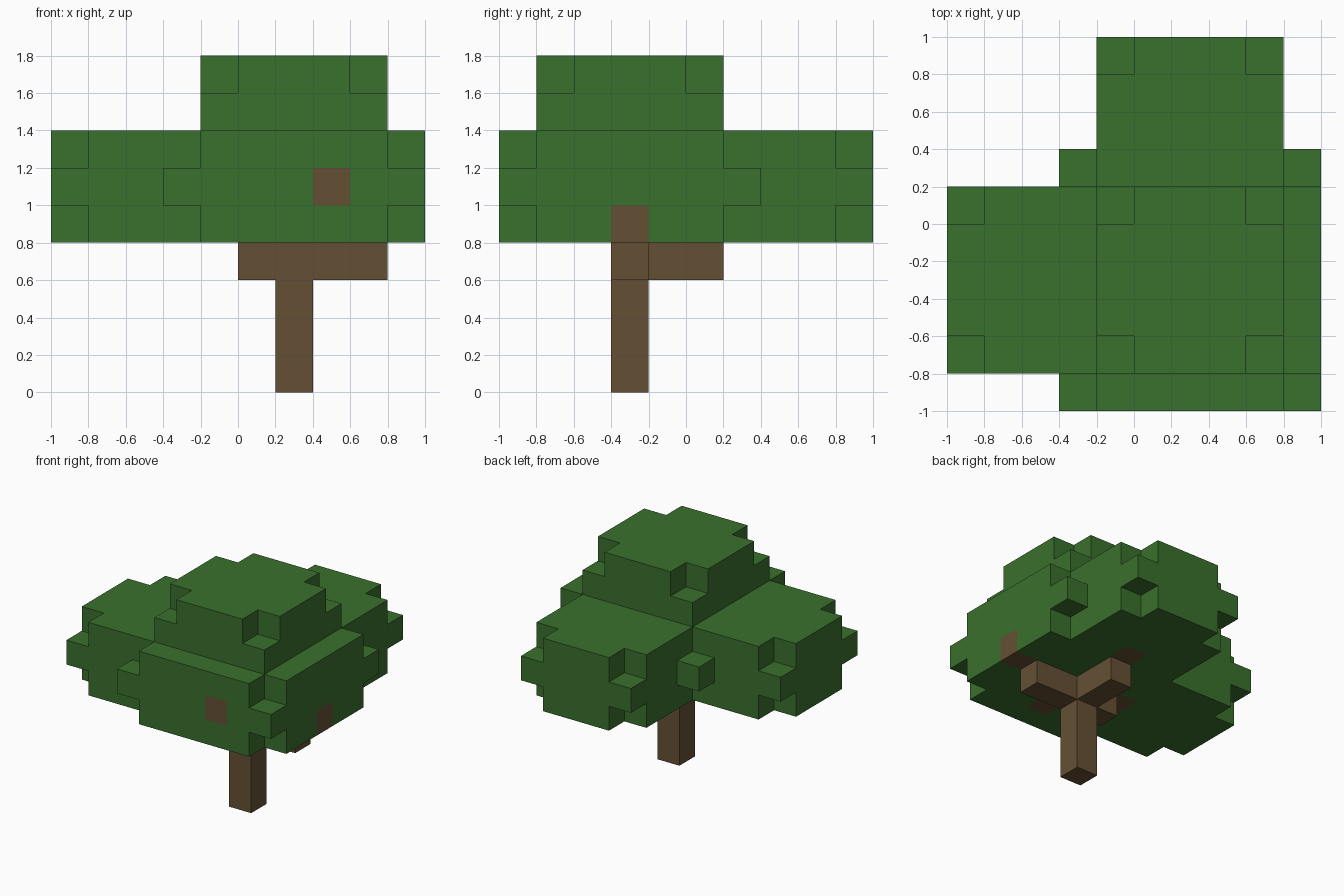
import bpy
import bmesh
from mathutils import Vector

CELL = 0.2
ORIGIN = Vector((-1, -1, 0))

default = bpy.data.objects.get("Cube")
if default:
    bpy.data.objects.remove(default)


def material(name, rgb):
    mat = bpy.data.materials.new(name)
    mat.use_nodes = True
    color = (*rgb, 1)
    mat.diffuse_color = color
    mat.node_tree.nodes["Principled BSDF"].inputs["Base Color"].default_value = color
    return mat


def block(xs, ys, zs):
    """Set of grid cells in half-open index ranges."""
    return {(x, y, z) for x in range(*xs) for y in range(*ys) for z in range(*zs)}


def slab(x, y, size, z, trimmed):
    """Square one-cell layer, optionally without its four corner cells."""
    cells = block((x, x + size), (y, y + size), (z, z + 1))
    if trimmed:
        far = size - 1
        cells -= {(x + a, y + b, z) for a in (0, far) for b in (0, far)}
    return cells


def leaf_cluster(x, y, size):
    """Three layers, the middle one with full corners."""
    return (slab(x, y, size, 4, True) | slab(x, y, size, 5, False)
            | slab(x, y, size, 6, True))


def build(name, cells, solid, mat):
    """Mesh only the cell sides that are not covered by another cell."""
    bm = bmesh.new()
    for cell in sorted(cells):
        center = Vector(cell) + Vector((0.5, 0.5, 0.5))
        for axis in range(3):
            for sign in (-1, 1):
                n = Vector((0, 0, 0))
                n[axis] = sign
                if tuple(int(c + d) for c, d in zip(cell, n)) in solid:
                    continue
                u = Vector((0, 0, 0))
                u[(axis + 1) % 3] = 0.5
                v = n.cross(u)
                mid = center + n / 2
                corners = (mid - u - v, mid + u - v, mid + u + v, mid - u + v)
                bm.faces.new([bm.verts.new(ORIGIN + p * CELL) for p in corners])
    bmesh.ops.remove_doubles(bm, verts=bm.verts[:], dist=0.001)
    mesh = bpy.data.meshes.new(name)
    bm.to_mesh(mesh)
    bm.free()
    mesh.materials.append(mat)
    obj = bpy.data.objects.new(name, mesh)
    bpy.context.collection.objects.link(obj)


leaf_green = material("leaf green", (0.042, 0.160, 0.026))
bark_brown = material("bark brown", (0.130, 0.081, 0.034))

# Trunk
trunk = block((6, 7), (3, 4), (0, 4))

# Branches spreading below the crown
branches = block((5, 9), (3, 4), (3, 4)) | block((6, 7), (3, 6), (3, 4))
branches -= trunk

# Branch ends that show through the leaves
branch_tips = {(9, 3, 4), (4, 3, 4), (6, 6, 4), (6, 2, 4), (6, 1, 4), (7, 0, 5)}

# Crown: wide centre, side and back clusters, and a stepped top
crown = leaf_cluster(3, 0, 7) | leaf_cluster(0, 1, 5) | leaf_cluster(4, 5, 5)
crown |= slab(4, 1, 5, 7, False) | slab(4, 1, 5, 8, True)
crown -= branch_tips

solid = trunk | branches | branch_tips | crown
build("trunk", trunk, solid, bark_brown)
build("branches", branches, solid, bark_brown)
build("branch_tips", branch_tips, solid, bark_brown)
build("crown", crown, solid, leaf_green)
